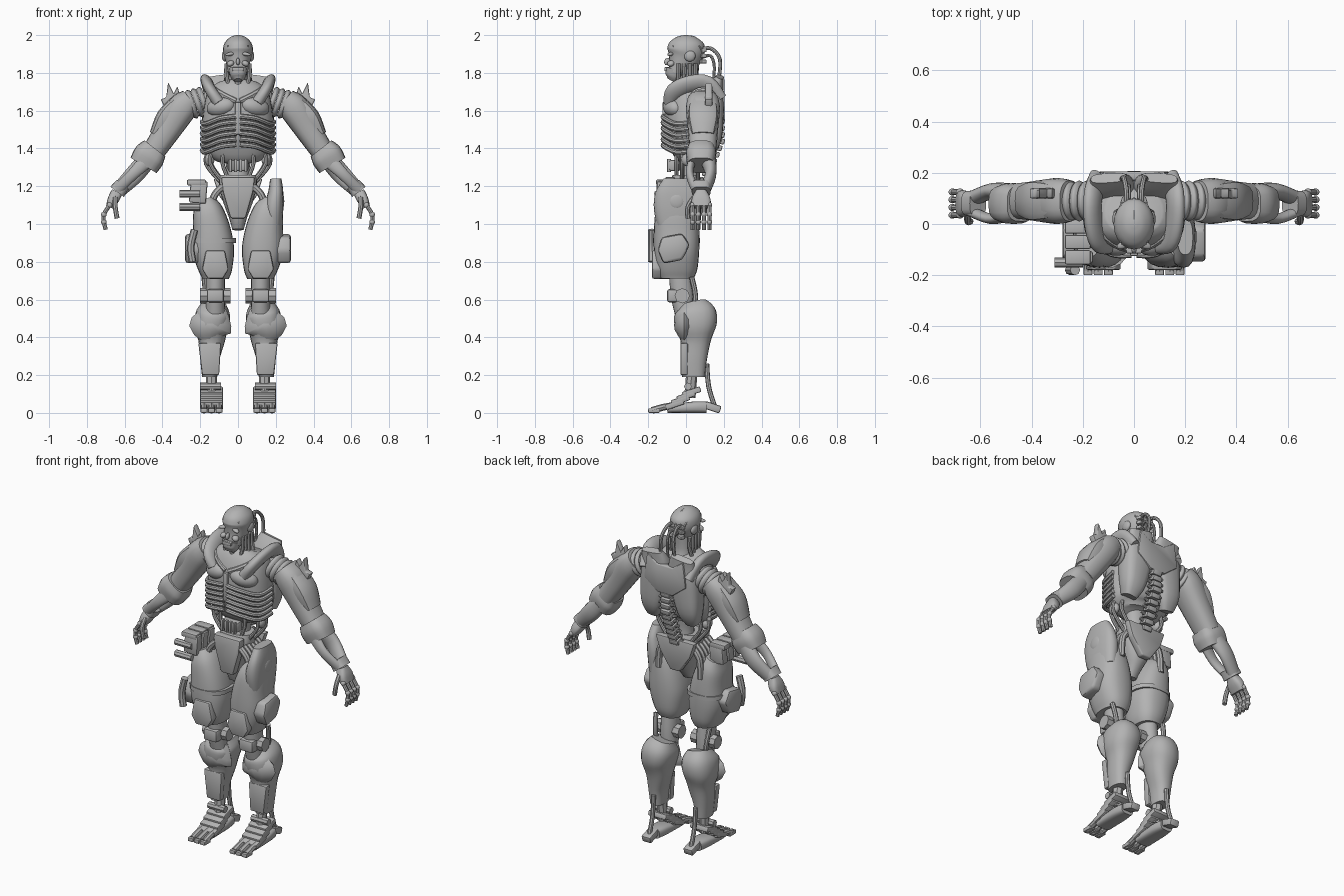
import bpy, bmesh, math
from mathutils import Vector, Matrix, Euler

cube = bpy.data.objects.get("Cube")
if cube:
    bpy.data.objects.remove(cube, do_unlink=True)

metal = bpy.data.materials.new("grey_metal")
metal.use_nodes = True
grey = (.45, .45, .45, 1)
metal.diffuse_color = grey
for node in metal.node_tree.nodes:
    if node.type == 'BSDF_PRINCIPLED':
        node.inputs["Base Color"].default_value = grey


def finish(name, bm, paired=False):
    """Store the mesh as one object, or as a mirrored left and right pair."""
    bmesh.ops.recalc_face_normals(bm, faces=bm.faces)
    for prefix in (["left_", "right_"] if paired else [""]):
        if prefix == "right_":
            bmesh.ops.scale(bm, vec=(-1, 1, 1), verts=bm.verts)
            bmesh.ops.reverse_faces(bm, faces=bm.faces)
        mesh = bpy.data.meshes.new(prefix + name)
        bm.to_mesh(mesh)
        mesh.materials.append(metal)
        for polygon in mesh.polygons:
            polygon.use_smooth = True
        mesh.set_sharp_from_angle(angle=math.radians(40))
        bpy.context.collection.objects.link(bpy.data.objects.new(prefix + name, mesh))
    bm.free()


def spline(points, steps):
    """Smooth curve through tuples of any length."""
    result = []
    last = len(points) - 1
    for i in range(last):
        before, a, b, after = (points[max(0, min(last, i + k))] for k in (-1, 0, 1, 2))
        for step in range(steps):
            t = step / steps
            result.append([q + t / 2 * (r - p + t * (2*p - 5*q + 4*r - s + t * (3*(q - r) + s - p)))
                           for p, q, r, s in zip(before, a, b, after)])
    return result + [list(points[last])]


def limb(name, rings, paired=False, sides=20, power=2, steps=4):
    """Loft of rings (x, y, z, depth radius, width radius) along a path."""
    rings = spline(rings, steps)
    centres = [Vector(ring[:3]) for ring in rings]
    bm = bmesh.new()
    loops, side = [], None
    for i, ring in enumerate(rings):
        along = (centres[min(i + 1, len(rings) - 1)] - centres[max(i - 1, 0)]).normalized()
        if side is None:
            side = Vector((1, 0, 0)) if abs(along.y) > .9 else Vector((0, 1, 0))
        side = (side - along * side.dot(along)).normalized()
        across = along.cross(side)
        loop = []
        for k in range(sides):
            angle = math.tau * k / sides
            c, s = (math.copysign(abs(f) ** (2 / power), f) for f in (math.cos(angle), math.sin(angle)))
            loop.append(bm.verts.new(centres[i] + side * c * ring[3] + across * s * ring[4]))
        loops.append(loop)
    for low, high in zip(loops, loops[1:]):
        for k in range(sides):
            n = (k + 1) % sides
            bm.faces.new((low[k], low[n], high[n], high[k]))
    bm.faces.new(loops[0])
    bm.faces.new(loops[-1])
    finish(name, bm, paired)


def tube(name, path, radius, paired=False):
    limb(name, [(*point, radius, radius) for point in path], paired, sides=8)


def shape(name, centre, size, turn=(0, 0, 0), paired=False, ball=False):
    """Ball or bevelled block of the given full size."""
    bm = bmesh.new()
    if ball:
        bmesh.ops.create_uvsphere(bm, u_segments=20, v_segments=12, radius=.5)
    else:
        bmesh.ops.create_cube(bm, size=1)
    bmesh.ops.scale(bm, vec=size, verts=bm.verts)
    if not ball:
        bmesh.ops.bevel(bm, geom=bm.edges[:], offset=min(size) * .2, segments=2,
                        profile=.5, affect='EDGES')
    spin = Euler([math.radians(a) for a in turn]).to_matrix().to_4x4()
    bm.transform(Matrix.Translation(centre) @ spin)
    finish(name, bm, paired)


def panel(name, outline, start, end, axis, paired=False):
    """Outline extruded along x or y, with bevelled rims."""
    bm = bmesh.new()
    place = (lambda a, b: (start, a, b)) if axis == "x" else (lambda a, b: (a, start, b))
    face = bm.faces.new([bm.verts.new(place(a, b)) for a, b in outline])
    grown = bmesh.ops.extrude_face_region(bm, geom=[face])["geom"]
    shift = Vector((end - start, 0, 0)) if axis == "x" else Vector((0, end - start, 0))
    bmesh.ops.translate(bm, vec=shift, verts=[v for v in grown if isinstance(v, bmesh.types.BMVert)])
    bmesh.ops.bevel(bm, geom=bm.edges[:], offset=abs(end - start) * .2, segments=2,
                    profile=.5, affect='EDGES')
    finish(name, bm, paired)


# Head: skull, jaw, face details, cranial seams
limb("skull", [(0, -.06, 1.80, .04, .05), (0, -.03, 1.84, .07, .06), (0, -.01, 1.88, .09, .07),
               (0, 0, 1.92, .10, .08), (0, 0, 1.96, .09, .07), (0, 0, 1.99, .05, .04), (0, 0, 2, .01, .01)])
limb("jaw", [(0, -.08, 1.76, .02, .02), (0, -.07, 1.78, .04, .04), (0, -.06, 1.82, .05, .05)], power=2.5)
shape("teeth", (0, -.10, 1.82), (.06, .03, .02))
shape("nose", (0, -.10, 1.86), (.02, .03, .04), (-20, 0, 0), ball=True)
shape("brow", (.04, -.08, 1.90), (.06, .03, .02), (0, 10, -25), True, True)
shape("cheek", (.04, -.08, 1.85), (.04, .04, .03), (0, 30, -30), True, True)
shape("ear_disc", (.07, .02, 1.89), (.03, .06, .06), paired=True, ball=True)
tube("crown_seam", [(0, -.09, 1.94), (0, -.05, 1.98), (0, .04, 1.99), (0, .10, 1.93)], .006)
tube("side_seam", [(.05, -.07, 1.94), (.05, 0, 1.97), (.05, .07, 1.94), (.03, .10, 1.88)], .006, True)
for i in range(3):
    shape("nape_module", (.03, .09, 1.86 + i * .03), (.04, .03, .02), (0, 0, 20), True)
tube("head_cable", [(.03, .07, 1.92), (.03, .13, 1.93), (.04, .18, 1.87), (.05, .17, 1.74)], .01, True)
tube("inner_cable", [(.02, .08, 1.88), (.02, .13, 1.89), (.02, .15, 1.83), (.02, .14, 1.72)], .008, True)

# Neck with tendons
limb("neck", [(0, .04, 1.66, .07, .06), (0, .02, 1.74, .05, .05), (0, .01, 1.86, .06, .05)])
for i in range(4):
    y = -.04 + i * .03
    tube("neck_tendon", [(.06, y, 1.85), (.06, y, 1.78), (.03 + i * .02, y - .02, 1.66)], .011, True)
tube("throat", [(0, -.05, 1.79), (0, -.05, 1.72), (0, -.09, 1.62)], .02)

# Torso with pectorals, ribs and sternum
limb("rib_cage", [(0, .04, 1.34, .07, .12), (0, .03, 1.38, .10, .17), (0, .03, 1.44, .13, .19),
                  (0, .03, 1.52, .14, .19), (0, .03, 1.62, .14, .18), (0, .04, 1.70, .12, .16),
                  (0, .05, 1.74, .09, .11)], sides=28, power=2.3)
shape("pectoral", (.09, -.07, 1.62), (.16, .10, .10), (10, 12, 20), True, True)
shape("sternum", (0, -.115, 1.56), (.03, .02, .17))
for i in range(6):
    z = 1.57 - i * .03
    tube("rib", [(.01, -.12, z), (.09, -.115, z - .01), (.17, -.05, z - .04), (.19, .05, z - .03)], .013, True)
limb("collar", [(.10, -.09, 1.64, .03, .03), (.14, -.06, 1.70, .05, .03), (.16, .02, 1.74, .05, .03),
                (.16, .11, 1.74, .05, .03), (.14, .17, 1.66, .05, .03)], True)
tube("clavicle", [(.01, -.10, 1.65), (.07, -.08, 1.68), (.14, -.03, 1.72)], .016, True)

# Back armour and spine
limb("back_plate", [(.13, .11, 1.38, .04, .04), (.12, .13, 1.46, .06, .07), (.10, .13, 1.60, .07, .09),
                    (.09, .15, 1.70, .05, .09), (.10, .18, 1.78, .02, .07)], True, power=3)
panel("upper_back_panel", [(-.12, 1.77), (-.05, 1.72), (.05, 1.72), (.12, 1.77), (.14, 1.62), (.05, 1.55),
                           (-.05, 1.55), (-.14, 1.62)], .17, .205, "y")
for i in range(12):
    z = 1.16 + i * .035
    y = .07 + .11 * min(1, i / 8)
    shape("vertebra", (0, y, z), (.06, .05, .03), (-15, 0, 0))
    tube("spine_barb", [(.02, y, z), (.05, y, z + .01)], .009, True)

# Waist machinery
limb("waist_core", [(0, .02, 1.18, .06, .07), (0, .02, 1.28, .05, .06), (0, .02, 1.38, .06, .08)])
shape("belly_unit", (0, -.06, 1.31), (.11, .06, .06))
for i in range(4):
    shape("belly_vane", (-.04 + i * .027, -.09, 1.31), (.015, .02, .07))
    angle = .5 + i * .55
    x, y = math.sin(angle), .02 - .08 * math.cos(angle)
    tube("waist_cable", [(x * .15, y, 1.40), (x * .17, y, 1.32), (x * .09, y, 1.22)], .011, True)
shape("waist_joint", (.15, .01, 1.34), (.05, .07, .07), paired=True, ball=True)

# Pelvis and hip muscles
limb("pelvis", [(0, -.03, .97, .03, .03), (0, -.02, 1.04, .07, .05), (0, 0, 1.12, .09, .08),
                (0, 0, 1.20, .09, .10), (0, 0, 1.26, .07, .10)], power=2.4)
panel("pelvis_guard", [(-.09, 1.25), (.09, 1.25), (.08, 1.17), (.04, 1.03), (-.04, 1.03), (-.08, 1.17)], -.11, -.06, "y")
panel("rear_guard", [(-.13, 1.24), (.13, 1.24), (.10, 1.15), (.03, 1.05), (-.03, 1.05), (-.10, 1.15)], .07, .11, "y")
for i in range(6):
    y = -.09 + i * .03
    tube("hip_muscle", [(.08, y, 1.20), (.13, y, 1.14), (.14, y, 1.02)], .019, True)

# Thigh armour
limb("thigh_shell", [(.12, -.05, .71, .09, .07), (.12, -.05, .76, .11, .09), (.13, -.05, .86, .12, .11),
                     (.14, -.05, .97, .12, .10), (.16, -.05, 1.07, .11, .08), (.18, -.05, 1.13, .08, .05)],
     True, 24, 2.5)
limb("left_hip_plate", [(.19, -.04, .96, .10, .04), (.19, -.05, 1.08, .12, .05), (.20, -.05, 1.17, .11, .04),
                        (.20, -.05, 1.24, .07, .03)], power=2.6)
shape("left_hip_disc", (.235, -.05, 1.12), (.02, .08, .08), ball=True)
panel("thigh_side_pod", [(-.13, .93), (-.02, .95), (.02, .89), (-.02, .81), (-.12, .79), (-.15, .86)],
      .20, .28, "x", True)
panel("thigh_front_lip", [(.07, .86), (.17, .86), (.19, .76), (.16, .71), (.08, .71), (.05, .76)],
      -.18, -.13, "y", True)
limb("thigh_strap", [(-.13, -.05, .90, .125, .12), (-.13, -.05, .925, .125, .12)], power=2.5)

# Pouches on the right hip
for i in range(3):
    y = -.13 + i * .06
    shape("right_pouch", (-.21, y, 1.17), (.09, .05, .12), (0, 5, 0))
    shape("right_pouch_flap", (-.22, y, 1.22), (.10, .055, .03))
for z in (1.09, 1.16):
    tube("right_canister", [(-.20, -.15, z), (-.31, -.15, z)], .02)
tube("right_holster", [(-.24, -.18, .80), (-.25, -.18, .88), (-.23, -.18, .97)], .02)

# Knee joint
limb("knee_core", [(.12, -.01, .53, .05, .05), (.12, -.02, .62, .06, .05), (.12, -.03, .73, .06, .05)], True)
tube("knee_axle", [(.04, -.02, .62), (.20, -.02, .62)], .04, True)
shape("knee_block", (.12, -.07, .62), (.09, .06, .07), paired=True)
tube("knee_rod", [(.18, .03, .72), (.17, .05, .62), (.16, .04, .52)], .014, True)

# Shin armour
limb("shin_shell", [(.15, .04, .19, .06, .04), (.15, .04, .28, .07, .05), (.14, .05, .38, .08, .07),
                    (.14, .05, .46, .11, .09), (.13, .05, .53, .11, .09), (.12, .04, .58, .07, .06)],
     True, 20, 2.4)
panel("shin_plate", [(.10, .20), (.19, .20), (.21, .37), (.09, .37)], -.03, .01, "y", True)
limb("knee_guard", [(.15, -.01, .39, .02, .05), (.15, -.01, .44, .05, .11), (.13, -.01, .49, .05, .10),
                    (.11, -.01, .56, .03, .05)], True, 12, 1.5, 2)
tube("calf_rod", [(.14, .11, .26), (.14, .12, .14), (.14, .15, .04)], .013, True)

# Ankle and foot
tube("ankle", [(.14, .03, .20), (.14, .02, .08)], .03, True)
tube("ankle_axle", [(.09, .01, .14), (.20, .01, .14)], .02, True)
for i in range(4):
    shape("instep_plate", (.14, -.06 + i * .03, .045 + i * .022), (.12, .10, .03), (18, 0, 0), True)
for i in range(3):
    x = .10 + i * .04
    tube("toe", [(x, -.06, .04), (x, -.12, .03), (x, -.18, .013)], .018, True)
    shape("toe_tip", (x, -.17, .012), (.035, .06, .023), paired=True)
limb("sole", [(.14, -.10, .02, .05, .02), (.14, .04, .03, .05, .03), (.14, .11, .03, .04, .03)], True, power=3)
shape("heel_spur", (.14, .14, .03), (.06, .09, .04), (-18, 0, 0), True)

# Shoulder bands and upper arm
for i in range(4):
    x, z = .17 + i * .03, 1.655 - i * .008
    limb("shoulder_band", [(x, .09, z, .07, .07), (x + .014, .09, z - .005, .08, .08), (x + .028, .09, z - .01, .07, .07)],
         True)
limb("upper_arm", [(.25, .09, 1.66, .08, .06), (.30, .09, 1.61, .09, .08), (.37, .09, 1.50, .08, .07),
                   (.45, .09, 1.38, .07, .06)], True, 20, 2.5)
limb("arm_guard", [(.31, .09, 1.65, .07, .04), (.38, .09, 1.57, .08, .05), (.43, .09, 1.47, .06, .04)], True, 12, 3)
panel("shoulder_fin", [(.30, 1.65), (.32, 1.73), (.34, 1.69), (.37, 1.75), (.38, 1.67), (.41, 1.66), (.38, 1.60)],
      .10, .14, "y", True)

# Elbow cuff, twin forearm bars and wrist
limb("elbow_cuff", [(.44, .08, 1.40, .07, .07), (.47, .08, 1.36, .08, .085), (.50, .08, 1.31, .07, .08)], True, 20, 3)
shape("elbow_cap", (.50, .09, 1.39), (.09, .10, .05), (0, 45, 0), True, True)
limb("forearm_back_bar", [(.49, .12, 1.33, .04, .05), (.55, .13, 1.26, .03, .05), (.63, .10, 1.18, .03, .04)], True)
limb("forearm_front_bar", [(.49, .03, 1.33, .02, .04), (.56, .02, 1.26, .02, .03), (.64, .05, 1.18, .02, .03)], True)
limb("wrist_cuff", [(.61, .08, 1.21, .05, .04), (.64, .08, 1.17, .05, .045)], True, power=3)

# Hand
limb("palm", [(.64, .08, 1.17, .03, .03), (.66, .08, 1.13, .05, .03), (.68, .08, 1.09, .05, .02)], True, power=3)
for i in range(4):
    y = .035 + i * .03
    bend = [(.68, y, 1.10), (.71, y, 1.05), (.71, y, 1.01), (.70, y, .97)]
    tube("finger", bend, .011, True)
    for joint in bend[:3]:
        shape("knuckle", joint, (.03, .028, .03), paired=True, ball=True)
tube("thumb", [(.65, .04, 1.14), (.65, .01, 1.09), (.64, .01, 1.03)], .013, True)
